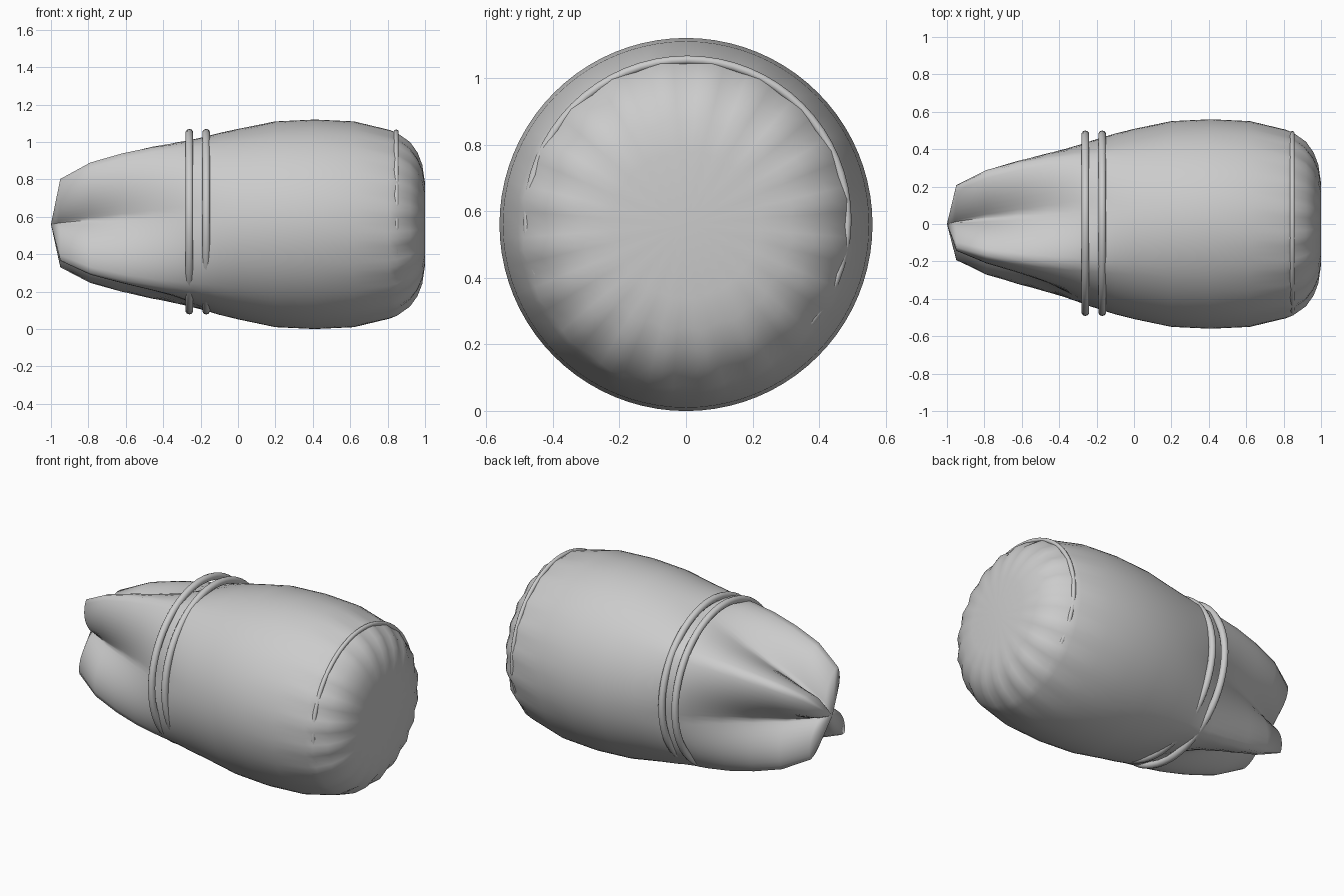
import bpy, bmesh
from math import sin, cos, pi, radians

if "Cube" in bpy.data.objects:
    bpy.data.objects.remove(bpy.data.objects["Cube"])

CZ = 0.56
SEG = 80
FOLDS = [40, 117, 226, 302]      # ridge directions of the gathered end, degrees from +y

# x, ridge radius, valley radius, ripple size
PROFILE = [(-0.95, .272, .05, 0), (-0.79, .37, .15, 0), (-0.62, .425, .235, 0),
           (-0.46, .462, .315, 0), (-0.32, .482, .39, 0), (-0.24, .488, .43, 0),
           (-0.16, .498, .46, 0), (-0.1, .508, .48, 0), (0, .52, .507, 0), (.2, .55, .55, 0),
           (.41, .56, .56, 0), (.62, .55, .55, 0), (.81, .506, .506, .002),
           (.85, .489, .489, .006), (.92, .436, .436, .009), (.96, .378, .378, .01),
           (.985, .315, .315, .008), (1.0, .22, .22, .003)]


def fold(deg):
    """1 on a ridge, 0 in a valley, between unevenly spaced ridges."""
    for i, a in enumerate(FOLDS):
        b = FOLDS[(i + 1) % len(FOLDS)]
        span = (b - a) % 360
        d = (deg - a) % 360
        if d < span:
            smooth = 0.5 + 0.5 * cos(2 * pi * d / span)
            sharp = abs(2 * d / span - 1)
            return (0.4 * smooth + 0.6 * sharp) ** 1.15


def finish(name, bm, angle=60):
    bmesh.ops.recalc_face_normals(bm, faces=bm.faces)
    me = bpy.data.meshes.new(name)
    bm.to_mesh(me)
    bm.free()
    ob = bpy.data.objects.new(name, me)
    bpy.context.collection.objects.link(ob)
    bpy.ops.object.select_all(action='DESELECT')
    ob.select_set(True)
    bpy.context.view_layer.objects.active = ob
    bpy.ops.object.shade_smooth_by_angle(angle=radians(angle))
    return ob


def skin(bm, rings):
    for a, b in zip(rings, rings[1:]):
        n = len(a)
        for j in range(n):
            bm.faces.new((a[j], a[(j + 1) % n], b[(j + 1) % n], b[j]))


# Wrapped body: lofted rings, pleated at one end, rippled at the other
bm = bmesh.new()
rings = []
for x, ridge, valley, rip in PROFILE:
    ring = []
    for j in range(SEG):
        t = 2 * pi * j / SEG
        r = valley + (ridge - valley) * fold(360 * j / SEG) - rip * cos(20 * t)
        ring.append(bm.verts.new((x, r * cos(t), CZ + r * sin(t))))
    rings.append(ring)
skin(bm, rings)
for ring, x in ((rings[0], -1.0), (rings[-1], 1.0)):
    tip = bm.verts.new((x, 0, CZ))
    for j in range(SEG):
        bm.faces.new((ring[j], ring[(j + 1) % SEG], tip))
finish("wrapped_body", bm)


# Cords tied round the body
def cord(name, x, radius, tube):
    bm = bmesh.new()
    loops = []
    for i in range(64):
        t = 2 * pi * i / 64
        loop = []
        for k in range(10):
            p = 2 * pi * k / 10
            r = radius + tube * cos(p)
            loop.append(bm.verts.new((x + tube * sin(p), 0.004 + r * cos(t), 0.574 + r * sin(t))))
        loops.append(loop)
    skin(bm, loops + loops[:1])
    finish(name, bm)


cord("tie_cord_outer", -0.26, .475, .021)
cord("tie_cord_inner", -0.17, .475, .021)
cord("end_cord", .846, .48, .013)
